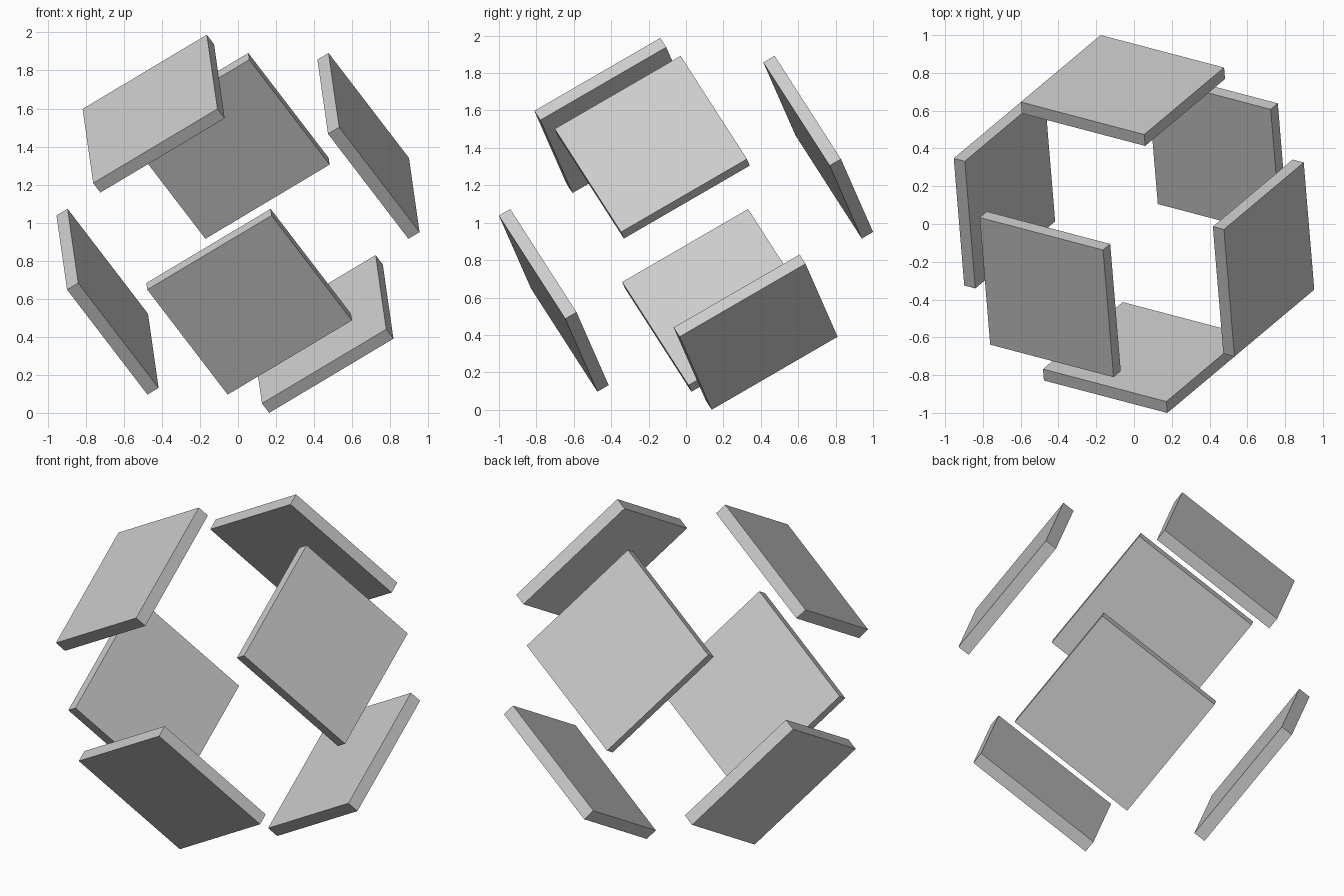
import bpy
from math import radians
from mathutils import Euler, Matrix, Vector

if "Cube" in bpy.data.objects:
    bpy.data.objects.remove(bpy.data.objects["Cube"])

SIDE = 0.78       # edge length of each square plate
THICK = 0.07      # plate thickness
OUTER = 0.854     # distance from the centre to each outer face
CENTRE = Vector((0, 0, 0.994))

# Tilt of the whole exploded cube
tilt = Euler((radians(45), radians(45), radians(40))).to_matrix().to_4x4()


def add_plate(name, axis, sign):
    """One square slab lying on a face of the tilted cube."""
    offset = Vector((0, 0, 0))
    offset[axis] = sign * (OUTER - THICK / 2)
    size = [SIDE] * 3
    size[axis] = THICK
    bpy.ops.mesh.primitive_cube_add(size=1)
    plate = bpy.context.object
    plate.name = name
    plate.data.transform(Matrix.Diagonal((*size, 1)))
    plate.matrix_world = Matrix.Translation(CENTRE) @ tilt @ Matrix.Translation(offset)


# Opposite pairs of plates along the three cube axes
for axis, letter in enumerate("xyz"):
    for sign, side in ((1, "positive"), (-1, "negative")):
        add_plate(f"plate_{letter}_{side}", axis, sign)
